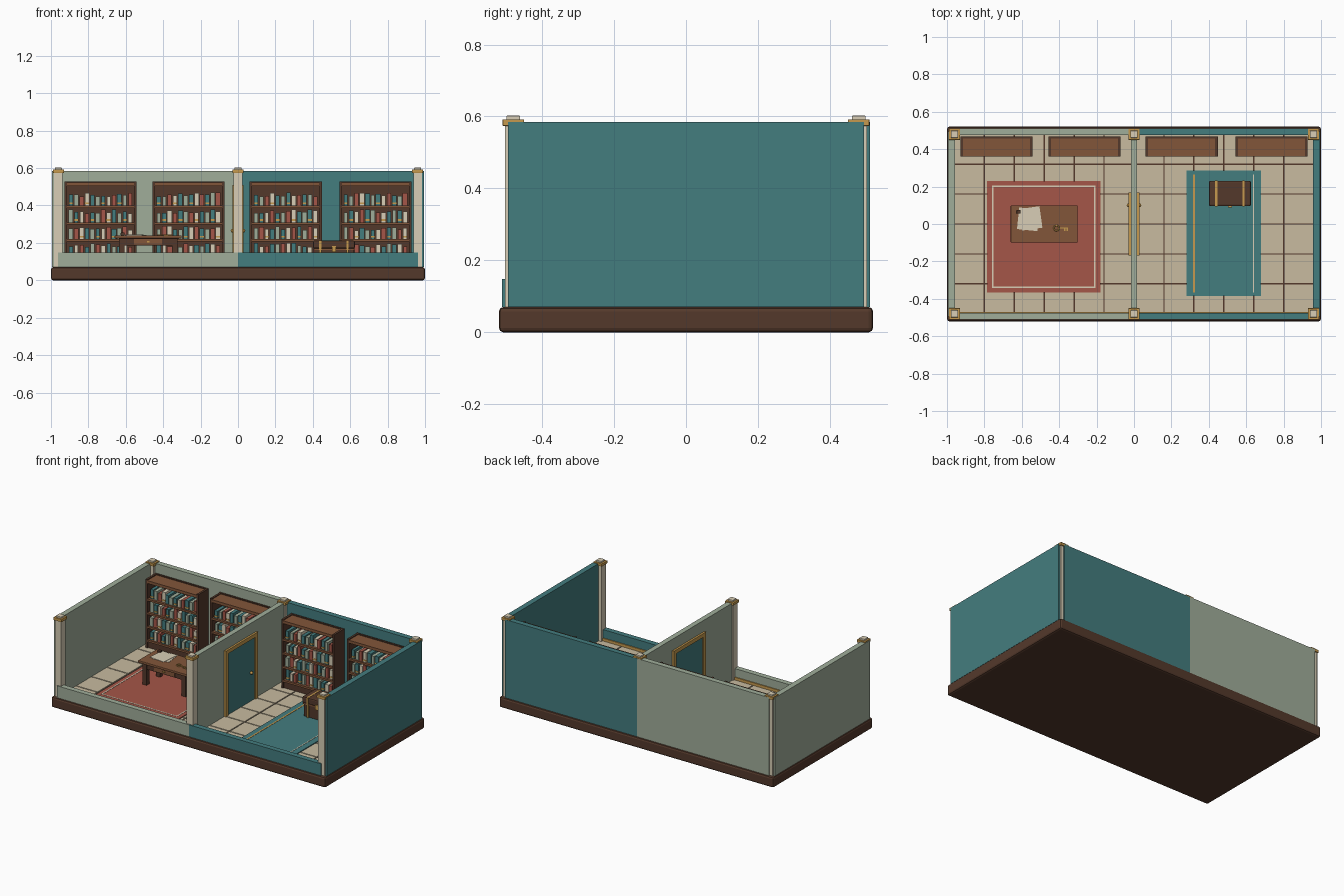
import bpy, bmesh, random
from math import radians
from mathutils import Matrix, Vector

random.seed(7)
cube = bpy.data.objects.get("Cube")
if cube:
    bpy.data.objects.remove(cube, do_unlink=True)


def material(name, rgb):
    col = [(c / 255 / 12.92 if c < 11 else ((c / 255 + 0.055) / 1.055) ** 2.4) for c in rgb] + [1]
    m = bpy.data.materials.new(name)
    m.use_nodes = True
    m.diffuse_color = col
    m.node_tree.nodes["Principled BSDF"].inputs["Base Color"].default_value = col
    return m


DARK = material("dark wood", (84, 57, 43))
WOOD = material("mid wood", (130, 86, 58))
TEAL = material("teal", (68, 125, 127))
SAGE = material("sage", (160, 174, 154))
CREAM = material("cream", (216, 206, 182))
TILE = material("stone tile", (200, 187, 160))
RED = material("brick red", (165, 86, 72))
GOLD = material("gold", (198, 154, 78))


def build(name, boxes, bevel=0):
    """One object from boxes given as (x range, y range, z range, material)."""
    bm = bmesh.new()
    mats = []
    for xr, yr, zr, mat in boxes:
        if mat not in mats:
            mats.append(mat)
        lo, hi = Vector((xr[0], yr[0], zr[0])), Vector((xr[1], yr[1], zr[1]))
        mtx = Matrix.Translation((lo + hi) / 2) @ Matrix.Diagonal((*(hi - lo), 1))
        verts = bmesh.ops.create_cube(bm, size=1, matrix=mtx)["verts"]
        for f in {f for v in verts for f in v.link_faces}:
            f.material_index = mats.index(mat)
    mesh = bpy.data.meshes.new(name)
    bm.to_mesh(mesh)
    bm.free()
    for m in mats:
        mesh.materials.append(m)
    ob = bpy.data.objects.new(name, mesh)
    bpy.context.collection.objects.link(ob)
    if bevel:
        mod = ob.modifiers.new("Bevel", "BEVEL")
        mod.width, mod.segments = bevel, 2
    return ob


def around(c, half):
    return (c - half, c + half)


FLOOR, TOP = 0.076, 0.585

# Plinth and tiled floor
build("plinth", [((-1, 1), (-0.52, 0.52), (0, 0.07), DARK)], 0.012)
PITCH = 0.16
build("floor_tiles", [(around((i - 5.5) * PITCH, 0.0765), around((j - 2.5) * PITCH, 0.0765),
                       (0.068, FLOOR), TILE) for i in range(12) for j in range(6)])

# Walls
for side, label, mat in ((-1, "right", SAGE), (1, "left", TEAL)):
    build(label + "_side_wall", [(around(side * 0.976, 0.018), (-0.495, 0.495), (0.07, TOP), mat)])
    half = sorted((0, side * 0.962))
    build(label + "_back_wall", [(half, (0.476, 0.511), (0.07, TOP), mat)])
    build(label + "_front_wall", [(half, (-0.511, -0.476), (0.07, 0.148), mat)])
    build(label + "_front_trim", [(half, (-0.477, -0.47), (FLOOR, 0.094), GOLD)])
build("dividing_wall", [(around(0, 0.017), (-0.48, 0.48), (0.07, TOP), SAGE)])

# Posts with two-step caps
for x in (-0.96, 0, 0.96):
    for y in (-0.48, 0.48):
        build("corner_post", [(around(x, 0.023), around(y, 0.023), (0.07, 0.576), CREAM)])
        build("post_cap", [(around(x, 0.03), around(y, 0.03), (0.574, 0.592), GOLD),
                           (around(x, 0.019), around(y, 0.019), (0.59, 0.602), CREAM)], 0.002)

# Door in the dividing wall, framed on both sides
build("door", [(around(0, 0.022), around(0, 0.145), (FLOOR, 0.485), TEAL)])
build("door_frame", [(around(0, 0.03), around(s * 0.155, 0.013), (FLOOR, 0.49), GOLD) for s in (-1, 1)]
      + [(around(0, 0.03), around(0, 0.168), (0.485, 0.51), GOLD)])
for s in (-1, 1):
    bpy.ops.mesh.primitive_uv_sphere_add(segments=12, ring_count=8, radius=0.01,
                                         location=(s * 0.029, 0.1, 0.265))
    knob = bpy.context.object
    knob.name = "door_knob"
    knob.data.materials.append(GOLD)
    bpy.ops.object.shade_smooth_by_angle(angle=radians(40))

# Bookcases
SHELVES = (0.13, 0.22, 0.31, 0.4)
BOOKS = (TEAL, CREAM, RED, TEAL, SAGE, RED, CREAM, TEAL, SAGE)


def bookcase(cx):
    hw, front, back = 0.193, 0.362, 0.468
    inner = hw - 0.014
    parts = [(around(cx, hw), (back - 0.012, back), (FLOOR, 0.527), DARK),
             (around(cx, inner), (front + 0.008, back), (FLOOR, 0.118), DARK),
             (around(cx, inner), (front - 0.002, back - 0.01), (0.503, 0.522), WOOD)]
    for s in (-1, 1):
        parts.append((around(cx + s * (hw - 0.007), 0.007), (front, back), (FLOOR, 0.527), DARK))
    for z in SHELVES:
        parts.append((around(cx, inner), (front, back - 0.01), (z - 0.013, z), WOOD))
    build("bookcase", parts)

    books, count = [], 12
    step = 2 * (inner - 0.006) / count
    for row, z in enumerate(SHELVES):
        for i in range(count):
            x = cx - inner + 0.006 + (i + 0.5) * step
            w = step * random.uniform(0.33, 0.45)
            h = random.uniform(0.047, 0.07)
            y = front + random.uniform(0.008, 0.018)
            books.append((around(x, w), (y, back - 0.014), (z, z + h),
                          BOOKS[(i + row * 4) % len(BOOKS)]))
            if (i + row) % 3 == 0:
                books.append((around(x, w + 0.0005), (y - 0.002, y + 0.01), (z + 0.008, z + 0.017), GOLD))
    build("books", books)


for cx in (-0.735, -0.265, 0.255, 0.735):
    bookcase(cx)

# Red rug with a cream border line
RUG = FLOOR + 0.006
build("red_rug", [((-0.785, -0.18), (-0.365, 0.23), (FLOOR, RUG), RED)])
line = (RUG - 0.002, RUG + 0.0015)
build("red_rug_border",
      [((-0.76, -0.205), around(y, 0.004), line, CREAM) for y in (-0.338, 0.203)]
      + [(around(x, 0.004), (-0.338, 0.203), line, CREAM) for x in (-0.756, -0.209)])

# Teal rug with lengthwise stripes
build("teal_rug", [((0.28, 0.68), (-0.385, 0.285), (FLOOR, RUG), TEAL)])
build("teal_rug_stripes", [(around(0.32, 0.005), (-0.365, 0.265), line, GOLD),
                           (around(0.638, 0.003), (-0.365, 0.265), line, CREAM)])

# Desk
DX, DT = -0.48, 0.24
build("desk_top", [(around(DX, 0.179), around(0, 0.1), (0.224, DT), WOOD)], 0.003)
build("desk_apron", [(around(DX, 0.155), around(0, 0.08), (0.186, 0.225), DARK)])
build("desk_drawer", [(around(DX, 0.075), (-0.084, -0.078), (0.192, 0.22), WOOD),
                      (around(DX, 0.007), (-0.092, -0.083), (0.202, 0.21), GOLD)])
build("desk_legs", [(around(DX + sx * 0.142, 0.014), around(sy * 0.07, 0.014), (FLOOR, 0.225), DARK)
                    for sx in (-1, 1) for sy in (-1, 1)])

# Papers, inkwell and key on the desk
for angle, x, y, z in ((8, -0.552, 0.03, 0.2415), (-6, -0.565, 0.025, 0.243)):
    paper = build("paper", [(around(0, 0.055), around(0, 0.058), (-0.001, 0.001), CREAM)])
    paper.location, paper.rotation_euler.z = (x, y, z), radians(angle)
build("inkwell", [(around(-0.617, 0.01), around(0.065, 0.01), (DT, 0.255), DARK)], 0.002)
bpy.ops.mesh.primitive_torus_add(major_segments=14, minor_segments=6, major_radius=0.014,
                                 minor_radius=0.0035, location=(-0.415, -0.022, DT + 0.003))
bpy.context.object.name = "key_ring"
bpy.context.object.data.materials.append(GOLD)
build("key_shaft", [((-0.402, -0.352), around(-0.022, 0.003), (DT, DT + 0.005), GOLD)]
      + [(around(x, 0.003), (-0.038, -0.022), (DT, DT + 0.005), GOLD) for x in (-0.357, -0.37)])

# Chest with straps and lock
CX, CY = 0.513, 0.163
build("chest_body", [(around(CX, 0.105), around(CY, 0.062), (RUG, 0.172), DARK)], 0.003)
build("chest_lid", [(around(CX, 0.112), around(CY, 0.068), (0.17, 0.212), DARK)], 0.008)
build("chest_rim", [(around(CX, 0.109), around(CY, 0.066), (0.163, 0.171), WOOD)])
build("chest_straps", [(around(CX + s * 0.073, 0.006), around(CY, 0.0705), (RUG, 0.2135), GOLD)
                       for s in (-1, 1)])
build("chest_lock", [(around(CX, 0.011), (CY - 0.076, CY - 0.06), (0.152, 0.184), GOLD)])
